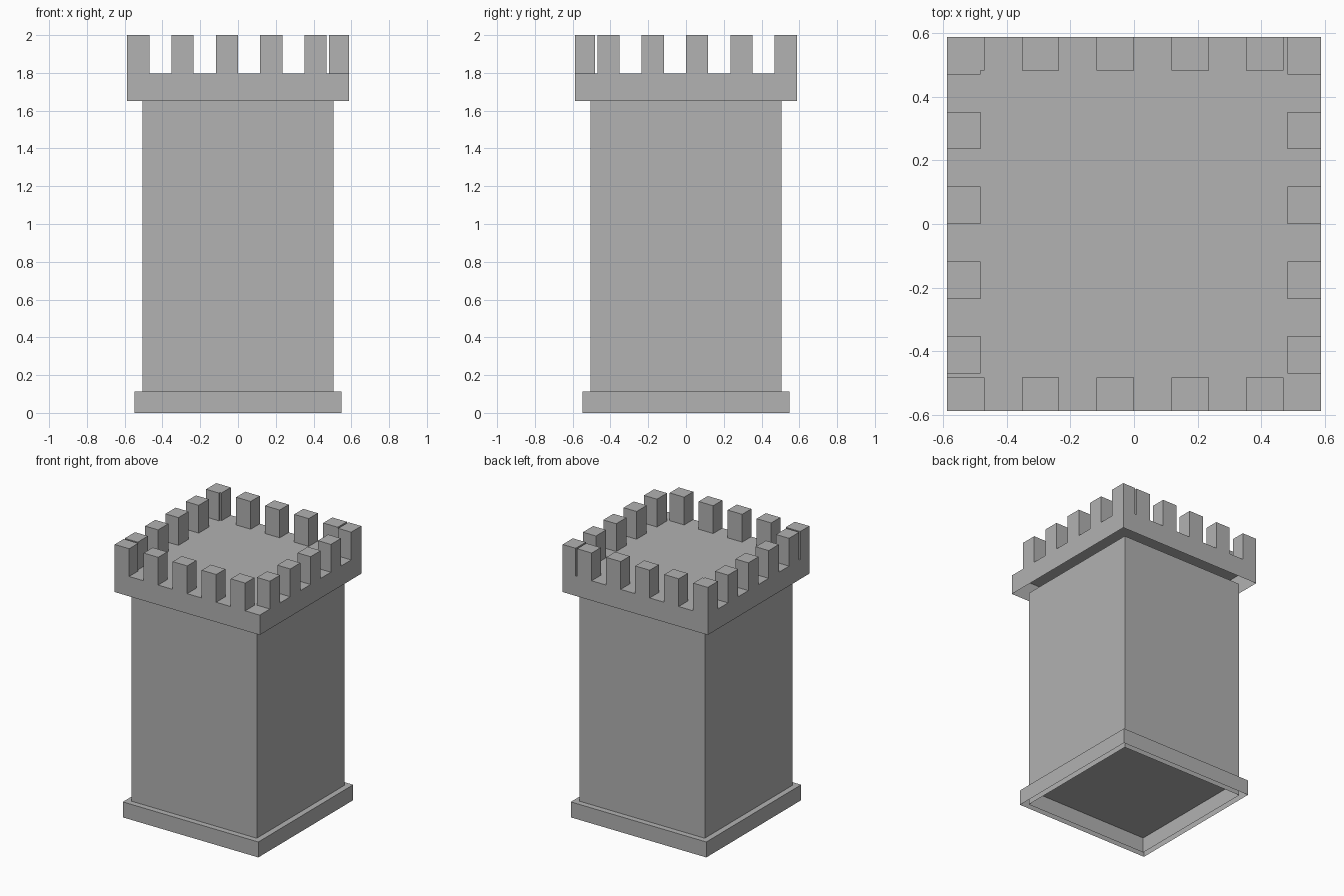
import bpy
import bmesh
from mathutils import Matrix, Vector

default = bpy.data.objects.get("Cube")
if default:
    bpy.data.objects.remove(default, do_unlink=True)

# One stone material for the whole tower
stone = bpy.data.materials.new("grey stone")
stone.use_nodes = True
COLOUR = (0.445, 0.445, 0.445, 1)
stone.diffuse_color = COLOUR
stone.node_tree.nodes["Principled BSDF"].inputs["Base Color"].default_value = COLOUR


def open_box(name, low, high):
    """Box between two corners, left open underneath."""
    low, high = Vector(low), Vector(high)
    bm = bmesh.new()
    bmesh.ops.create_cube(bm, size=1, matrix=Matrix.Translation((low + high) / 2)
                          @ Matrix.Diagonal((*(high - low), 1)))
    bm.normal_update()
    bottom = [f for f in bm.faces if f.normal.z < -0.9]
    bmesh.ops.delete(bm, geom=bottom, context='FACES')
    mesh = bpy.data.meshes.new(name)
    bm.to_mesh(mesh)
    bm.free()
    mesh.materials.append(stone)
    obj = bpy.data.objects.new(name, mesh)
    bpy.context.collection.objects.link(obj)
    return obj


def square_block(name, half, z0, z1):
    return open_box(name, (-half, -half, z0), (half, half, z1))


# Stacked body
HALF, DECK, TOP = 0.587, 1.797, 2.0
square_block("plinth", 0.548, 0, 0.113)
square_block("shaft", 0.506, 0, 1.652)
square_block("parapet_base", HALF, 1.652, DECK)

# Battlements: five teeth per side, each side starting from one end
WIDTH, DEPTH = HALF / 5, 0.105
for i in range(5):
    a = -HALF + 2 * WIDTH * i      # rows running left to right
    b = HALF - 2 * WIDTH * i       # rows running back to front
    for side, y in (("front", -HALF), ("back", HALF - DEPTH)):
        open_box(f"{side}_merlon_{i + 1}", (a, y, DECK), (a + WIDTH, y + DEPTH, TOP))
    for side, x in (("right", -HALF), ("left", HALF - DEPTH)):
        open_box(f"{side}_merlon_{i + 1}", (x, b - WIDTH, DECK), (x + DEPTH, b, TOP))
